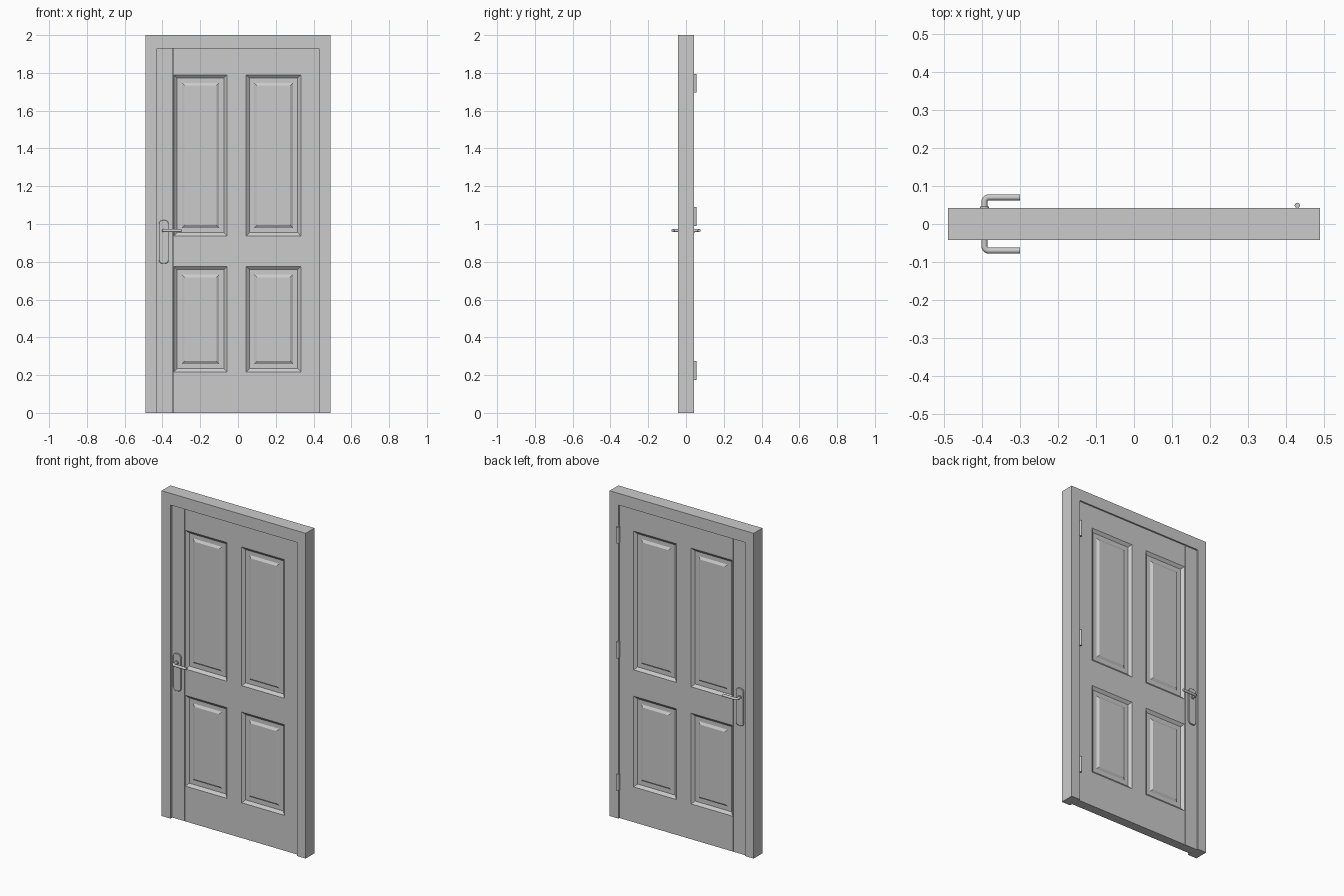
import bpy, bmesh, math
from mathutils import Vector

if "Cube" in bpy.data.objects:
    bpy.data.objects.remove(bpy.data.objects["Cube"])

FRONT, BACK = -0.025, 0.033      # faces of the door leaf
HALF = 0.0425                    # half depth of the frame


def finish(bm, name):
    bmesh.ops.recalc_face_normals(bm, faces=bm.faces)
    me = bpy.data.meshes.new(name)
    bm.to_mesh(me)
    bm.free()
    ob = bpy.data.objects.new(name, me)
    bpy.context.collection.objects.link(ob)
    return ob


def loft(name, rings):
    """Join closed rings of points and cap both ends."""
    bm = bmesh.new()
    vs = [[bm.verts.new(p) for p in r] for r in rings]
    n = len(vs[0])
    for a, b in zip(vs, vs[1:]):
        for i in range(n):
            bm.faces.new((a[i], a[(i + 1) % n], b[(i + 1) % n], b[i]))
    bm.faces.new(vs[0])
    bm.faces.new(vs[-1])
    return finish(bm, name)


def rect(x0, x1, z0, z1, y, inset=0):
    x0, x1, z0, z1 = x0 + inset, x1 - inset, z0 + inset, z1 - inset
    return [(x0, y, z0), (x1, y, z0), (x1, y, z1), (x0, y, z1)]


def slab(name, x0, x1, z0, z1, y0=FRONT, y1=BACK):
    return loft(name, [rect(x0, x1, z0, z1, y0), rect(x0, x1, z0, z1, y1)])


def smooth(ob, angle=35):
    bpy.ops.object.select_all(action='DESELECT')
    bpy.context.view_layer.objects.active = ob
    ob.select_set(True)
    bpy.ops.object.shade_smooth_by_angle(angle=math.radians(angle))


# Door frame: one upside-down U
W, I, TOP = 0.49, 0.43, 1.928
u = [(-W, 0), (-I, 0), (-I, TOP), (I, TOP), (I, 0), (W, 0), (W, 2), (-W, 2)]
loft("door_frame", [[(x, y, z) for x, z in u] for y in (-HALF, HALF)])

# Leaf: stiles and rails around four openings
cols = [(-0.340, -0.058), (0.043, 0.333)]
rows = [(0.217, 0.775), (0.937, 1.79)]
slab("lock_stile", -I, -0.346, 0, TOP)
slab("groove_core", -0.36, -0.33, 0, TOP, FRONT + 0.01, BACK - 0.01)
slab("left_stile", -0.343, cols[0][0], 0, TOP)
slab("hinge_stile", cols[1][1], I, 0, TOP)
edges = [0, *rows[0], *rows[1], TOP]
for name, k in (("bottom_rail", 0), ("middle_rail", 2), ("top_rail", 4)):
    slab(name, cols[0][0], cols[1][1], edges[k], edges[k + 1])
for z0, z1 in rows:
    slab("mullion", cols[0][1], cols[1][0], z0, z1)

# Raised panels: sloped edge, sunk flat, raised field, on both sides
prof = [(0.057, 0.005), (0.043, 0.014), (0.017, 0.014), (0.0, 0.0)]
steps = [(i, FRONT + d) for i, d in prof] + [(i, BACK - d) for i, d in prof[::-1]]
for x0, x1 in cols:
    for z0, z1 in rows:
        loft("raised_panel", [rect(x0, x1, z0, z1, y, i) for i, y in steps])

# Handle plates and levers on both sides
HX, HZ, R = -0.394, 0.965, 0.008
for side, face, label in ((-1, FRONT, "front"), (1, BACK, "back")):
    def outline(w, z0, z1, y, r=0.02):
        pts = []
        for k, (sx, zc) in enumerate(((1, z1 - r), (-1, z1 - r), (-1, z0 + r), (1, z0 + r))):
            for j in range(7):
                a = math.radians(90 * k + 15 * j)
                pts.append((-0.393 + sx * (w - r) + r * math.cos(a), y, zc + r * math.sin(a)))
        return pts
    plate = loft(label + "_handle_plate", [
        outline(0.026, 0.79, 1.02, face),
        outline(0.026, 0.79, 1.02, face + side * 0.006),
        outline(0.024, 0.792, 1.018, face + side * 0.008, 0.018)])
    smooth(plate)

    # Lever: swept round bar with a rounded elbow
    out = side * 0.070
    path = [(HX, face, HZ)]
    for j in range(7):
        a = math.radians(15 * j)
        path.append((HX + 0.012 * (1 - math.cos(a)), out - side * 0.012 * (1 - math.sin(a)), HZ))
    path.append((-0.30, out, HZ))
    rings = []
    for i, p in enumerate(path):
        t = (Vector(path[min(i + 1, len(path) - 1)]) - Vector(path[max(i - 1, 0)])).normalized()
        s = t.cross(Vector((0, 0, 1)))
        rings.append([Vector(p) + R * (math.cos(b) * s + math.sin(b) * Vector((0, 0, 1)))
                      for b in (math.tau * k / 16 for k in range(16))])
    smooth(loft(label + "_lever", rings))

    # Round collar where the lever meets the plate
    smooth(loft(label + "_lever_collar", [
        [(HX + 0.012 * math.cos(math.tau * k / 24), y, HZ + 0.012 * math.sin(math.tau * k / 24))
         for k in range(24)] for y in (face, face + side * 0.013)]))

# Three hinges on the back
for z0, z1 in ((0.175, 0.275), (0.99, 1.09), (1.695, 1.795)):
    smooth(loft("hinge_barrel", [
        [(0.43 + 0.007 * math.cos(math.tau * k / 16), 0.049 + 0.007 * math.sin(math.tau * k / 16), z)
         for k in range(16)] for z in (z0, z1)]))
    slab("hinge_leaf", 0.426, 0.434, z0, z1, 0.03, 0.049)
